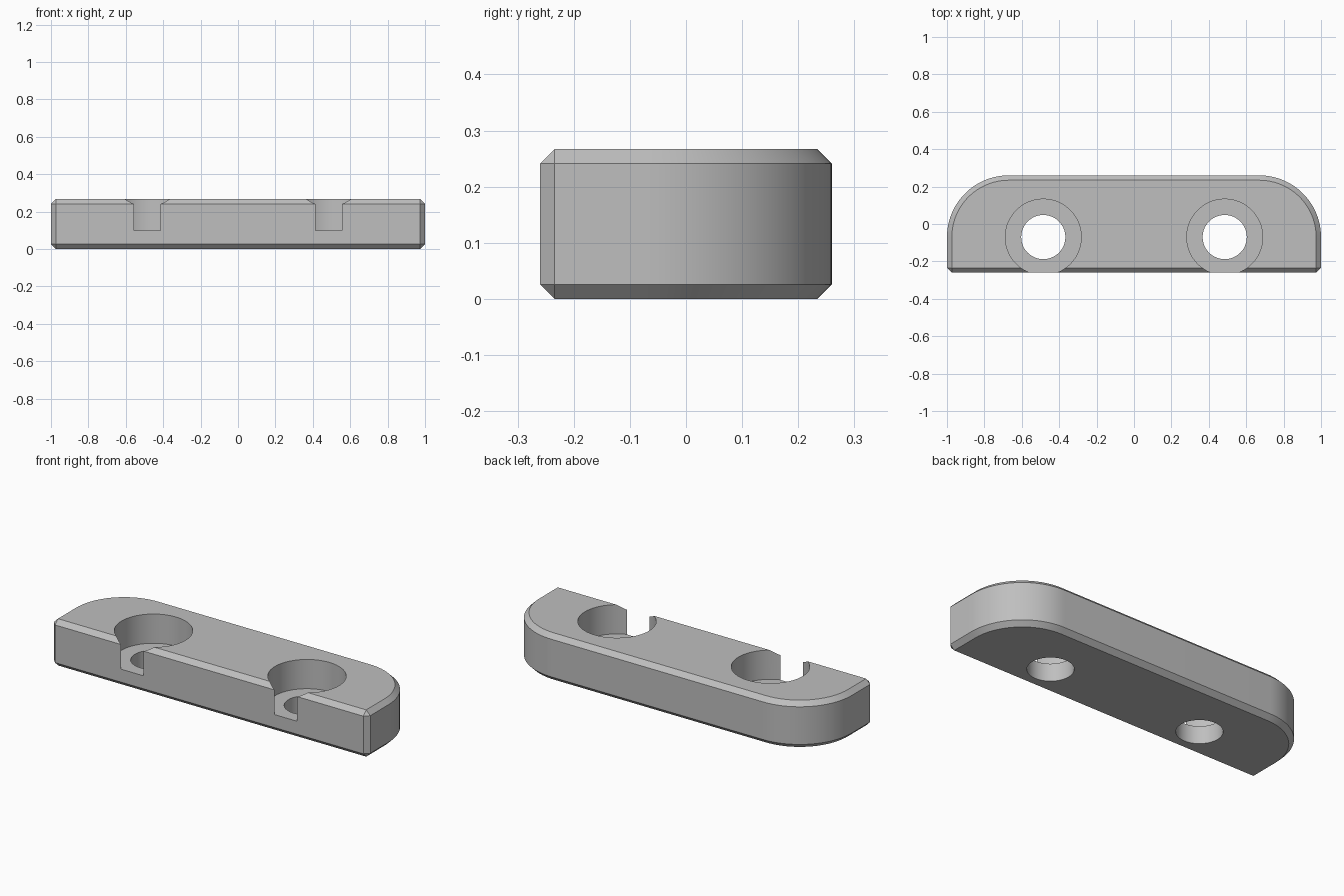
import bpy
import bmesh
from math import sin, cos, pi, radians

cube = bpy.data.objects.get("Cube")
if cube:
    bpy.data.objects.remove(cube, do_unlink=True)

HALF_X, HALF_Y, HEIGHT = 1.0, 0.26, 0.267
CHAMFER, CORNER_R, ARC_STEPS = 0.026, 0.33, 24
HOLE_X, HOLE_Y = 0.485, -0.07

grey = bpy.data.materials.new("plain_grey")
grey.use_nodes = True
colour = (0.52, 0.52, 0.52, 1)
grey.diffuse_color = colour
grey.node_tree.nodes["Principled BSDF"].inputs["Base Color"].default_value = colour


def outline(inset):
    """Right half of the plate outline, mirrored to the left."""
    cut = CHAMFER - inset
    x, y, r = HALF_X - inset, HALF_Y - inset, CORNER_R - inset
    right = [(x - cut, -y), (x, -y + cut)]
    for i in range(ARC_STEPS + 1):
        a = pi / 2 * i / ARC_STEPS
        right.append((x - r + r * cos(a), y - r + r * sin(a)))
    return right + [(-px, py) for px, py in reversed(right)]


def link(name, bm):
    mesh = bpy.data.meshes.new(name)
    bm.to_mesh(mesh)
    bm.free()
    mesh.materials.append(grey)
    obj = bpy.data.objects.new(name, mesh)
    bpy.context.collection.objects.link(obj)
    return obj


# Chamfered plate, lofted through four outlines
bm = bmesh.new()
levels = [(0, CHAMFER), (CHAMFER, 0), (HEIGHT - CHAMFER, 0), (HEIGHT, CHAMFER)]
rings = [[bm.verts.new((x, y, z)) for x, y in outline(d)] for z, d in levels]
n = len(rings[0])
for low, high in zip(rings, rings[1:]):
    for i in range(n):
        j = (i + 1) % n
        bm.faces.new((low[i], low[j], high[j], high[i]))
bm.faces.new(rings[0][::-1])
bm.faces.new(rings[-1])
bmesh.ops.remove_doubles(bm, verts=bm.verts, dist=0.0001)
bmesh.ops.recalc_face_normals(bm, faces=bm.faces)
plate = link("mounting_plate", bm)


def drill(x, radius, bottom, top):
    """Cut a vertical round hole into the plate."""
    bm = bmesh.new()
    bmesh.ops.create_cone(bm, cap_ends=True, segments=96, radius1=radius,
                          radius2=radius, depth=top - bottom)
    cutter = link("hole_cutter", bm)
    cutter.location = (x, HOLE_Y, (top + bottom) / 2)
    cutter.hide_render = True
    mod = plate.modifiers.new("hole", 'BOOLEAN')
    mod.operation = 'DIFFERENCE'
    mod.solver = 'EXACT'
    mod.object = cutter
    bpy.ops.object.modifier_apply(modifier=mod.name)
    bpy.data.objects.remove(cutter, do_unlink=True)


bpy.ops.object.select_all(action='DESELECT')
bpy.context.view_layer.objects.active = plate
plate.select_set(True)

# Wide recesses that break through the front, with narrower through holes
for side in (-1, 1):
    drill(side * HOLE_X, 0.203, 0.1, 0.4)
    drill(side * HOLE_X, 0.118, -0.1, 0.2)

bpy.ops.object.shade_smooth_by_angle(angle=radians(30))
